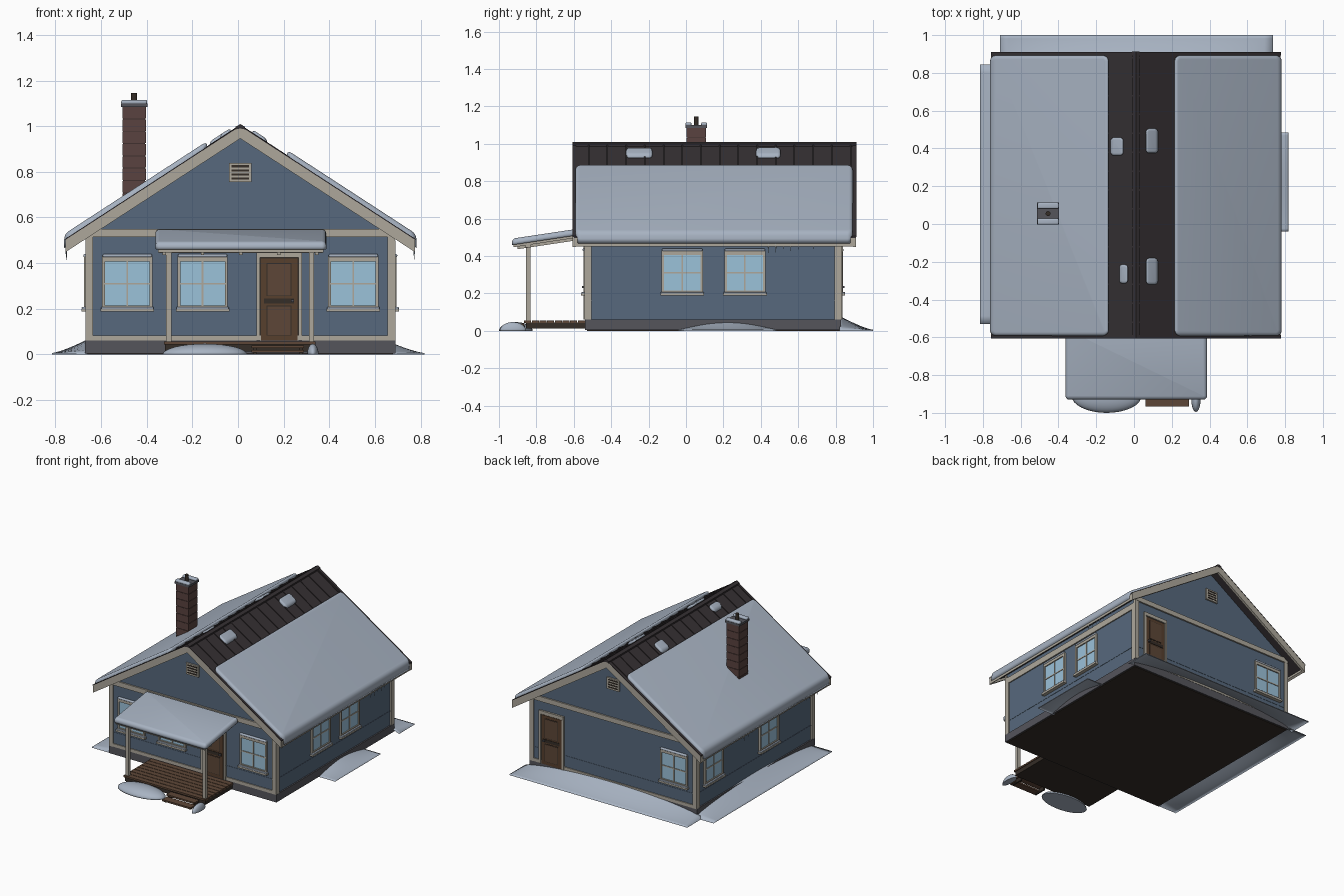
import bpy, bmesh, math, random
from mathutils import Vector, Matrix

if "Cube" in bpy.data.objects:
    bpy.data.objects.remove(bpy.data.objects["Cube"])

random.seed(4)
COL = dict(wall=(.095, .14, .205), trim=(.42, .39, .33), snow=(.39, .45, .54), roof=(.036, .03, .033),
           glass=(.33, .54, .7), wood=(.11, .062, .038), door=(.095, .05, .027), dark=(.035, .026, .02),
           stone=(.09, .09, .105), brick=(.1, .055, .05), mortar=(.05, .03, .028), ice=(.4, .5, .6))
MAT = {}
for k, c in COL.items():
    MAT[k] = bpy.data.materials.new(k)
    MAT[k].diffuse_color = (*c, 1)


def finish(name, bm, mat, smooth=False):
    bmesh.ops.recalc_face_normals(bm, faces=bm.faces)
    me = bpy.data.meshes.new(name)
    if smooth:
        for f in bm.faces:
            f.smooth = True
    bm.to_mesh(me)
    bm.free()
    ob = bpy.data.objects.new(name, me)
    me.materials.append(MAT[mat])
    bpy.context.collection.objects.link(ob)
    return ob


def prism(name, pts, axis, a, b, mat, bevel=0):
    """Extrude a profile: axis 'y' takes (x, z) points, axis 'x' takes (y, z) points."""
    bm = bmesh.new()
    P = (lambda p, t: (p[0], t, p[1])) if axis == 'y' else (lambda p, t: (t, p[0], p[1]))
    A = [bm.verts.new(P(p, a)) for p in pts]
    B = [bm.verts.new(P(p, b)) for p in pts]
    bm.faces.new(A)
    bm.faces.new(B)
    for i in range(len(pts)):
        j = (i + 1) % len(pts)
        bm.faces.new((A[i], A[j], B[j], B[i]))
    bmesh.ops.recalc_face_normals(bm, faces=bm.faces)
    if bevel:
        bmesh.ops.bevel(bm, geom=list(bm.edges), offset=bevel, segments=4, profile=.5,
                        affect='EDGES', clamp_overlap=True)
    return finish(name, bm, mat, bool(bevel))


def box(name, x0, x1, y0, y1, z0, z1, mat, bevel=0):
    return prism(name, [(x0, z0), (x1, z0), (x1, z1), (x0, z1)], 'y', y0, y1, mat, bevel)


def snow_slab(name, x0, x1, y0, y1, t, r, edge, base):
    """Round-cornered snow slab lying on the surface z = base(x, y, h)."""
    bm = bmesh.new()
    m = Matrix.LocRotScale(((x0 + x1) / 2, (y0 + y1) / 2, t / 2), None, (x1 - x0, y1 - y0, t))
    bmesh.ops.create_cube(bm, size=1, matrix=m)
    up = [e for e in bm.edges if abs(e.verts[0].co.z - e.verts[1].co.z) > t / 2]
    bmesh.ops.bevel(bm, geom=up, offset=r, segments=6, profile=.5, affect='EDGES')
    rim = [e for e in bm.edges if all(v.co.z > t - 1e-5 for v in e.verts)]
    bmesh.ops.bevel(bm, geom=rim, offset=edge, segments=5, profile=.5, affect='EDGES')
    for v in bm.verts:
        v.co.z = base(v.co.x, v.co.y, v.co.z)
    finish(name, bm, 'snow', True)


# Wall-relative boxes: u runs along the wall, d outward from it
WALLS = {'front': ('y', -.535, -1), 'back': ('y', .825, 1), 'right': ('x', .68, 1), 'left': ('x', -.66, -1)}


def wbox(name, wall, u0, u1, z0, z1, d0, d1, mat, bevel=0):
    ax, w, s = WALLS[wall]
    a, b = sorted((w + s * d0, w + s * d1))
    if ax == 'y':
        return box(name, u0, u1, a, b, z0, z1, mat, bevel)
    return box(name, a, b, u0, u1, z0, z1, mat, bevel)


CX, RIDGE, SLOPE = .01, 1.0, .65
def rz(x, off=0):
    return RIDGE - SLOPE * abs(x - CX) + off


# Foundation, floor and walls with gables
box('foundation', -.67, .69, -.54, .83, .004, .06, 'stone')
box('floor', -.66, .68, -.53, .82, 0, .01, 'dark')
prism('walls', [(-.66, .05), (.68, .05), (.68, rz(.68, -.035)), (CX, RIDGE - .035), (-.66, rz(-.66, -.035))],
      'y', -.535, .825, 'wall')

# Wall trim: corner boards, bands, siding course
for w in ('front', 'back'):
    for u in (-.668, .656):
        wbox('corner_board', w, u, u + .032, .06, .52, -.01, .009, 'trim')
    wbox('gable_band', w, -.665, .685, .515, .55, -.005, .011, 'trim')
    wbox('base_trim', w, -.66, .68, .06, .083, -.005, .007, 'trim')
    wbox('siding_course', w, -.64, .66, .162, .166, -.002, .002, 'wall')
    # Louvred gable vent
    wbox('vent_frame', w, -.04, .06, .755, .838, -.005, .012, 'trim')
    for i in range(4):
        wbox('vent_slot', w, -.028, .048, .766 + i * .018, .775 + i * .018, .005, .014, 'dark')
for w in ('left', 'right'):
    for u in (-.542, .795):
        wbox('corner_board', w, u, u + .037, .06, .5, -.01, .009, 'trim')
    wbox('frieze_board', w, -.53, .82, .455, .5, -.005, .008, 'trim')
    wbox('siding_course', w, -.505, .8, .162, .166, -.002, .002, 'wall')


def window(w, u):
    h = .11
    wbox('window_glass', w, u - .1, u + .1, .205, .415, -.005, .006, 'glass')
    for s in (-1, 1):
        a, b = sorted((u + s * .097, u + s * h))
        wbox('window_stile', w, a, b, .205, .43, -.005, .014, 'trim')
    wbox('window_head', w, u - h, u + h, .407, .43, -.005, .014, 'trim')
    wbox('window_rail', w, u - h, u + h, .2, .215, -.005, .014, 'trim')
    wbox('window_sill', w, u - .117, u + .117, .188, .2, -.005, .026, 'trim')
    wbox('sill_snow', w, u - .115, u + .115, .198, .208, 0, .025, 'snow', .004)
    wbox('head_snow', w, u - .108, u + .108, .426, .44, 0, .018, 'snow', .006)
    wbox('window_mullion', w, u - .004, u + .004, .21, .41, 0, .01, 'trim')
    wbox('window_bar', w, u - .1, u + .1, .306, .314, 0, .01, 'trim')


def door(w, u):
    h = .08
    wbox('door_recess', w, u - h - .006, u + h + .006, .058, .428, -.005, .004, 'dark')
    wbox('door_leaf', w, u - h, u + h, .06, .42, -.005, .008, 'door')
    for a, b in ((.082, .215), (.255, .4)):
        wbox('door_panel_groove', w, u - .055, u + .055, a, b, 0, .0095, 'dark')
        wbox('door_panel', w, u - .051, u + .051, a + .004, b - .004, 0, .012, 'wood')
    wbox('door_band', w, u - .066, u + .066, .224, .246, 0, .011, 'dark')
    wbox('door_handle', w, u + .052, u + .066, .23, .24, 0, .022, 'stone')
    for s in (-1, 1):
        a, b = sorted((u + s * .084, u + s * .1))
        wbox('door_casing', w, a, b, .06, .445, -.005, .013, 'trim')
    wbox('door_head', w, u - .1, u + .1, .425, .45, -.005, .014, 'trim')


for w, u in (('front', -.485), ('front', -.155), ('front', .505), ('right', -.02), ('right', .315),
             ('left', -.01), ('left', .63), ('back', -.485)):
    window(w, u)
door('front', .18)
door('back', .51)


# Roof, both slopes
def on_roof(x, y, h):
    droop = .03 * max(0, 1 - h / .02) if abs(x - CX) > .735 else 0
    return rz(x, h - .002 - droop)


for s in (-1, 1):
    X = lambda d: CX + s * d
    def slope_part(name, d0, d1, lo, hi, a, b, mat):
        pts = [(X(d0), rz(X(d0), lo)), (X(d1), rz(X(d1), lo)), (X(d1), rz(X(d1), hi)), (X(d0), rz(X(d0), hi))]
        return prism(name, pts, 'y', a, b, mat)
    slope_part('roof_panel', 0, .765, -.035, 0, -.6, .905, 'roof')
    for y in (-.606, .892):
        slope_part('rake_board', 0, .765, -.054, .001, y, y + .018, 'trim')
        slope_part('rake_flashing', 0, .767, .0, .005, y - .001, y + .019, 'roof')
    slope_part('eave_fascia', .752, .766, -.05, -.006, -.6, .905, 'trim')
    for i in range(15):
        y = -.52 + i * .1
        slope_part('roof_seam', .0, .76, -.005, .007, y - .004, y + .004, 'roof')
    # Snow blanket with drooping eave edge
    a, b = sorted((X(.205 if s > 0 else .145), X(.772)))
    snow_slab('roof_snow', a, b, -.592, .892, .031, .03, .02, on_roof)
    # Icicles along the eave
    ys = (.44, .48, .52, .56, .60, .68) if s > 0 else (-.45, -.41, -.36, -.32, .3, .35, .4)
    for y in ys:
        n = random.uniform(.03, .065)
        bm = bmesh.new()
        bmesh.ops.create_cone(bm, cap_ends=True, segments=8, radius1=.0008, radius2=.005, depth=n,
                              matrix=Matrix.Translation((X(.762), y, .475 - n / 2)))
        finish('icicle', bm, 'ice', True)
prism('ridge_cap', [(CX - .02, RIDGE - .014), (CX, RIDGE - .01), (CX + .02, RIDGE - .014),
                    (CX + .02, RIDGE - .002), (CX, RIDGE + .009), (CX - .02, RIDGE - .002)],
      'y', -.607, .912, 'roof')

# Loose snow clumps near the ridge
for x, y, w, l in ((-.09, .41, .068, .095), (.095, .44, .064, .13), (-.055, -.265, .046, .1), (.095, -.25, .062, .14)):
    snow_slab('snow_clump', x - w / 2, x + w / 2, y - l / 2, y + l / 2, .022, .018, .013, on_roof)

# Chimney with brick courses, cap, flue and snow
box('chimney_core', -.503, -.407, .007, .103, .6, 1.09, 'mortar')
for i in range(9):
    z = .602 + i * .054
    box('brick_course', -.506, -.404, .004, .106, z, z + .05, 'brick')
box('chimney_cap', -.513, -.397, -.003, .113, 1.085, 1.1, 'stone')
for y in (-.003, .081):
    box('cap_snow', -.512, -.398, y, y + .032, 1.096, 1.115, 'snow', .008)
bm = bmesh.new()
bmesh.ops.create_cone(bm, cap_ends=True, segments=16, radius1=.013, radius2=.013, depth=.06,
                      matrix=Matrix.Translation((-.455, .055, 1.115)))
finish('flue_pipe', bm, 'dark')

# Porch: deck planks, steps, posts, beam, roof
box('deck_frame', -.32, .335, -.855, -.535, .012, .045, 'dark')
for i in range(8):
    y = -.865 + i * .041
    box('deck_plank', -.325, .34, y, y + .037, .043, .056, 'wood')
box('lower_step', .06, .29, -.965, -.91, .008, .02, 'wood')
box('upper_step', .06, .29, -.918, -.865, .028, .04, 'wood')
for x in (.068, .27):
    box('step_stringer', x, x + .012, -.955, -.86, 0, .012, 'dark')
    box('step_riser', x, x + .012, -.91, -.86, 0, .03, 'dark')
for x in (-.303, .322):
    box('porch_post', x - .012, x + .012, -.855, -.831, .05, .455, 'trim')
box('porch_beam', -.345, .37, -.858, -.828, .445, .465, 'trim')
pz = lambda y: .463 + (y + .925) * .15
def porch(name, y0, y1, lo, hi, x0, x1, mat):
    prism(name, [(y0, pz(y0) + lo), (y1, pz(y1) + lo), (y1, pz(y1) + hi), (y0, pz(y0) + hi)], 'x', x0, x1, mat)
porch('porch_roof', -.922, -.53, -.016, 0, -.35, .375, 'trim')
snow_slab('porch_snow', -.362, .387, -.93, -.545, .034, .02, .02, lambda x, y, h: pz(y) + h - .003)
for i in range(5):
    x = -.33 + i * .167
    porch('porch_rafter', -.9, -.53, -.03, -.015, x, x + .015, 'trim')


# Snow drifts against the walls, open shells with a thin lip
def drift(name, p0, p1, out, h, power):
    p0, p1, out = Vector(p0), Vector(p1), Vector(out)
    bm = bmesh.new()
    bmesh.ops.create_grid(bm, x_segments=32, y_segments=10, size=1)
    for v in bm.verts:
        a, b = (v.co.x + 1) / 2, (v.co.y + 1) / 2
        p = p0.lerp(p1, a) + out * b
        env = max(0, math.sin(math.pi * a)) ** power
        v.co = (p.x, p.y, .006 + h * (1 - b) ** 1.3 * env)
    lip = bmesh.ops.extrude_edge_only(bm, edges=[e for e in bm.edges if e.is_boundary])
    for g in lip['geom']:
        if isinstance(g, bmesh.types.BMVert):
            g.co.z = max(0, g.co.z - .008)
    finish(name, bm, 'snow', True)


drift('back_drift', (-.71, .82), (.735, .82), (0, .18), .075, .6)
drift('left_drift', (-.66, -.53), (-.66, .845), (-.155, 0), .06, .6)
drift('right_drift', (.68, -.04), (.68, .485), (.137, 0), .042, 1)
for x, y, rx, ry, h in ((-.145, -.91, .185, .09, .047), (.328, -.925, .025, .07, .047)):
    bm = bmesh.new()
    bmesh.ops.create_uvsphere(bm, u_segments=32, v_segments=16, radius=1)
    for v in bm.verts:
        v.co = (x + v.co.x * rx, y + v.co.y * ry, max(0, v.co.z * h))
    finish('snow_mound', bm, 'snow', True)

for m in bpy.data.materials:
    if m.users and not m.is_grease_pencil:
        m.use_nodes = True
        m.node_tree.nodes["Principled BSDF"].inputs["Base Color"].default_value = m.diffuse_color
